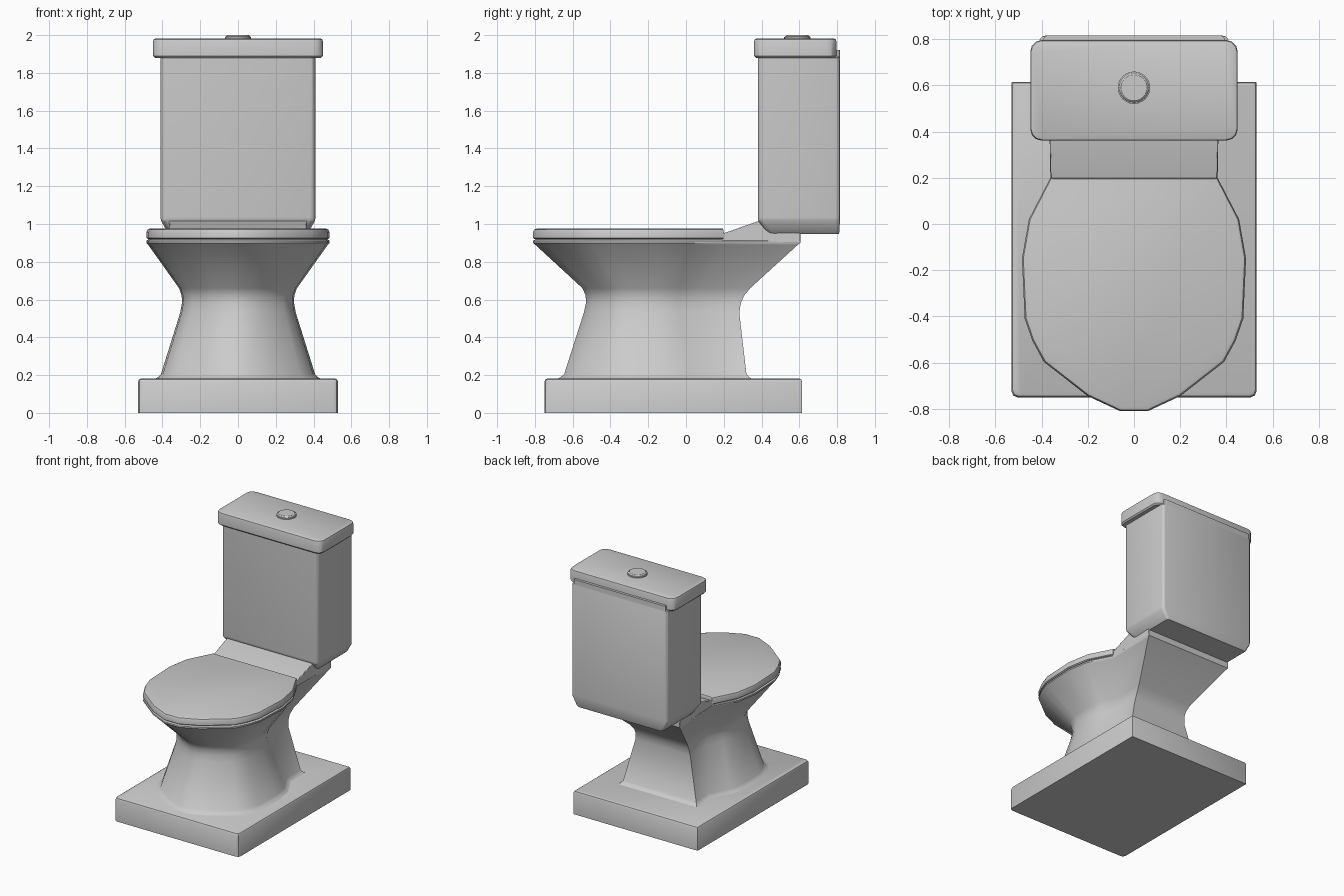
import bpy, bmesh, math


def finish(name, bm, bevel=0.0, angle=30):
    """Turn a bmesh into a named, smoothed object with an optional soft edge."""
    bmesh.ops.recalc_face_normals(bm, faces=bm.faces)
    me = bpy.data.meshes.new(name)
    bm.to_mesh(me)
    bm.free()
    ob = bpy.data.objects.new(name, me)
    bpy.context.collection.objects.link(ob)
    bpy.ops.object.select_all(action='DESELECT')
    ob.select_set(True)
    bpy.context.view_layer.objects.active = ob
    bpy.ops.object.shade_smooth_by_angle(angle=math.radians(angle))
    if bevel:
        mod = ob.modifiers.new("soft_edge", 'BEVEL')
        mod.width, mod.segments = bevel, 2
        mod.limit_method, mod.angle_limit = 'ANGLE', math.radians(40)
    return ob


def loft(name, rings, bevel=0.0, angle=30):
    """Skin a stack of equal-length point rings and cap both ends."""
    bm = bmesh.new()
    vs = [[bm.verts.new(p) for p in r] for r in rings]
    n = len(rings[0])
    for a, b in zip(vs, vs[1:]):
        for i in range(n):
            j = (i + 1) % n
            bm.faces.new((a[i], a[j], b[j], b[i]))
    bm.faces.new(vs[0][::-1])
    bm.faces.new(vs[-1])
    return finish(name, bm, bevel, angle)


def mirrored(half, z):
    """Close a right-hand half outline (front to back) across x = 0."""
    return [(x, y, z) for x, y in half] + [(-x, y, z) for x, y in reversed(half)]


def box_ring(w, y0, y1, z, front_r, back_r, seg=3):
    """Rectangle with separately rounded front and back corners."""
    half = []
    for r, cy, start in ((front_r, y0 + front_r, -90), (back_r, y1 - back_r, 0)):
        for k in range(seg + 1):
            a = math.radians(start + 90 * k / seg)
            half.append((w - r + r * math.cos(a), cy + r * math.sin(a)))
    return mirrored(half, z)


# Half outline of the lid, from the front tip to the hinge corner
OUTLINE = [(0.06, -0.81), (0.20, -0.745), (0.39, -0.597), (0.44, -0.505),
           (0.473, -0.41), (0.485, -0.15), (0.455, 0.02), (0.362, 0.20)]


def lid_half(w, front, corner):
    """Outline rescaled to a half width and a front / hinge position."""
    return [(x * w / 0.485, front + (y + 0.81) * (corner - front) / 1.01)
            for x, y in OUTLINE]


# Plinth
loft("plinth", [box_ring(0.53, -0.75, 0.615, 0.0, 0.025, 0.004, 2),
                box_ring(0.53, -0.75, 0.615, 0.165, 0.025, 0.004, 2),
                box_ring(0.525, -0.745, 0.610, 0.176, 0.025, 0.004, 2),
                box_ring(0.515, -0.735, 0.600, 0.181, 0.025, 0.004, 2)])

# Pedestal and bowl: z, half width, front y, hinge corner y, back y
levels = [(0.178, 0.445, -0.685, 0.175, 0.355),
          (0.188, 0.425, -0.665, 0.165, 0.335),
          (0.205, 0.408, -0.645, 0.160, 0.320),
          (0.530, 0.306, -0.541, 0.070, 0.282),
          (0.580, 0.297, -0.530, 0.060, 0.290),
          (0.620, 0.298, -0.531, 0.063, 0.307),
          (0.660, 0.312, -0.548, 0.075, 0.340),
          (0.890, 0.476, -0.798, 0.196, 0.592),
          (0.900, 0.485, -0.810, 0.200, 0.605),
          (0.911, 0.485, -0.810, 0.200, 0.605),
          (0.917, 0.477, -0.800, 0.198, 0.600)]
rings = []
for z, w, front, corner, back in levels:
    half = lid_half(w, front, corner)
    half.append((half[-1][0] * 1.02, back))
    rings.append(mirrored(half, z))
loft("pedestal_bowl", rings, angle=35)

# Seat and closed lid
for name, steps in (("seat", [(0.910, 0.012), (0.926, 0.012)]),
                    ("seat_lid", [(0.921, 0.008), (0.926, 0.0), (0.957, 0.0),
                                  (0.970, 0.006), (0.975, 0.018)])):
    loft(name, [mirrored(lid_half(0.485 - d, -0.81 + d, 0.20 - d * 0.3), z)
                for z, d in steps])

# Sloping deck that carries the tank
profile = [(0.17, 0.90), (0.17, 0.945), (0.20, 0.951), (0.39, 1.018),
           (0.46, 1.018), (0.605, 0.95), (0.605, 0.90)]
loft("tank_deck", [[(s * (0.36 + 0.025 * (y - 0.2)), y, z) for y, z in profile]
                   for s in (-1, 1)], bevel=0.004)

# Tank, tapered at the bottom on the front and sides
loft("tank", [box_ring(0.362, 0.44, 0.808, 0.946, 0.03, 0.02),
              box_ring(0.374, 0.425, 0.812, 0.958, 0.03, 0.02),
              box_ring(0.408, 0.382, 0.815, 1.018, 0.03, 0.025),
              box_ring(0.410, 0.380, 0.815, 1.035, 0.03, 0.025),
              box_ring(0.410, 0.380, 0.815, 1.880, 0.03, 0.025),
              box_ring(0.392, 0.400, 0.815, 1.884, 0.03, 0.015),
              box_ring(0.392, 0.400, 0.815, 1.922, 0.03, 0.015)])

# Tank lid
loft("tank_lid", [box_ring(0.440, 0.370, 0.787, 1.880, 0.045, 0.045),
                  box_ring(0.449, 0.361, 0.796, 1.890, 0.05, 0.05),
                  box_ring(0.449, 0.361, 0.796, 1.968, 0.05, 0.05),
                  box_ring(0.446, 0.364, 0.793, 1.977, 0.05, 0.05),
                  box_ring(0.438, 0.372, 0.785, 1.981, 0.045, 0.045)])

# Flush button
loft("flush_button", [[(r * math.cos(math.tau * k / 24),
                        0.59 + r * math.sin(math.tau * k / 24), z)
                       for k in range(24)]
                      for z, r in ((1.975, 0.070), (1.990, 0.070), (1.992, 0.064),
                                   (1.996, 0.062), (2.0, 0.056))])
